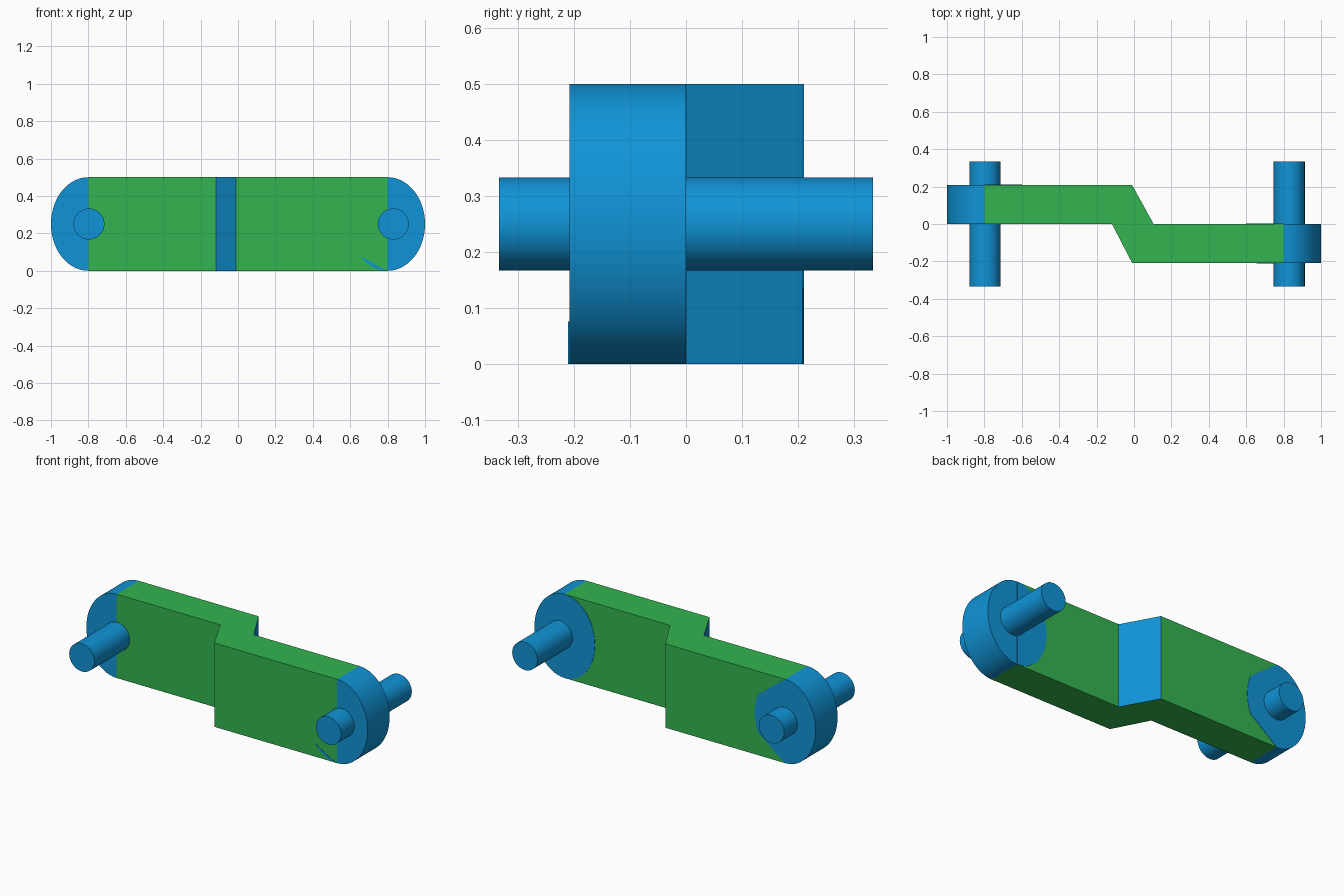
import bpy, bmesh, math

if "Cube" in bpy.data.objects:
    bpy.data.objects.remove(bpy.data.objects["Cube"])


def material(name, rgb):
    m = bpy.data.materials.new(name)
    m.diffuse_color = (*[(c / 255 / 12.92 if c < 11 else ((c / 255 + 0.055) / 1.055) ** 2.4) for c in rgb], 1)
    m.use_nodes = True
    m.node_tree.nodes["Principled BSDF"].inputs["Base Color"].default_value = m.diffuse_color
    return m


BLUE = material("blue", (16, 148, 215))
GREEN = material("green", (51, 181, 81))


def extrude(name, outline, offset, mats, smooth=False):
    """Close a 3D outline into a face and extrude it by an offset vector."""
    bm = bmesh.new()
    face = bm.faces.new([bm.verts.new(p) for p in outline])
    new = bmesh.ops.extrude_face_region(bm, geom=[face], use_keep_orig=True)["geom"]
    bmesh.ops.translate(bm, vec=offset, verts=[v for v in new if isinstance(v, bmesh.types.BMVert)])
    bmesh.ops.recalc_face_normals(bm, faces=bm.faces)
    mesh = bpy.data.meshes.new(name)
    bm.to_mesh(mesh)
    bm.free()
    for m in mats:
        mesh.materials.append(m)
    ob = bpy.data.objects.new(name, mesh)
    bpy.context.collection.objects.link(ob)
    if smooth:
        bpy.context.view_layer.objects.active = ob
        ob.select_set(True)
        bpy.ops.object.shade_smooth_by_angle(angle=math.radians(35))
        ob.select_set(False)
    return ob


def arc(cx, y, rx, rz, a0, a1, n=32):
    """Elliptical arc in the xz plane, angles in degrees."""
    angles = [math.radians(a0 + (a1 - a0) * i / n) for i in range(n + 1)]
    return [(cx + rx * math.cos(a), y, 0.25 + rz * math.sin(a)) for a in angles]


T = 0.208   # arm thickness
E = 0.8     # where the rounded ends begin

# Offset crank body: green, with blue slanted faces at the step
plan = [(-E, T), (-0.01, T), (0.105, 0), (E, 0), (E, -T), (-0.01, -T), (-0.118, 0), (-E, 0)]
body = extrude("crank_body", [(x, y, 0) for x, y in plan], (0, 0, 0.5), [GREEN, BLUE])
for p in body.data.polygons:
    if abs(p.normal.x) > 0.3 and abs(p.normal.y) > 0.3:
        p.material_index = 1

# Rounded ends
extrude("left_end", arc(-E, 0, 0.2, 0.25, 90, 270, 48), (0, T, 0), [BLUE], True)
extrude("right_end", arc(E, -T, 0.2, 0.25, -90, 90, 48), (0, T, 0), [BLUE], True)

# Pins through both ends
for name, x in (("left_pin", -0.797), ("right_pin", 0.83)):
    extrude(name, arc(x, -0.333, 0.083, 0.083, 0, 354.375, 63), (0, 0.666, 0), [BLUE], True)

# Thin blue patches on the flat faces beside the ends
P = 0.002
extrude("right_back_patch", arc(E, 0, 0.2, 0.25, 90, 270), (0, P, 0), [BLUE])
extrude("left_back_patch",
        [(-E, T, 0)] + arc(-E, T, 0.2, 0.25, -27, 27, 16) + [(-E, T, 0.5)], (0, P, 0), [BLUE])
extrude("right_front_sliver", arc(E, -T, 0.2, 0.25, 224, 268, 16), (0, -P, 0), [BLUE])
